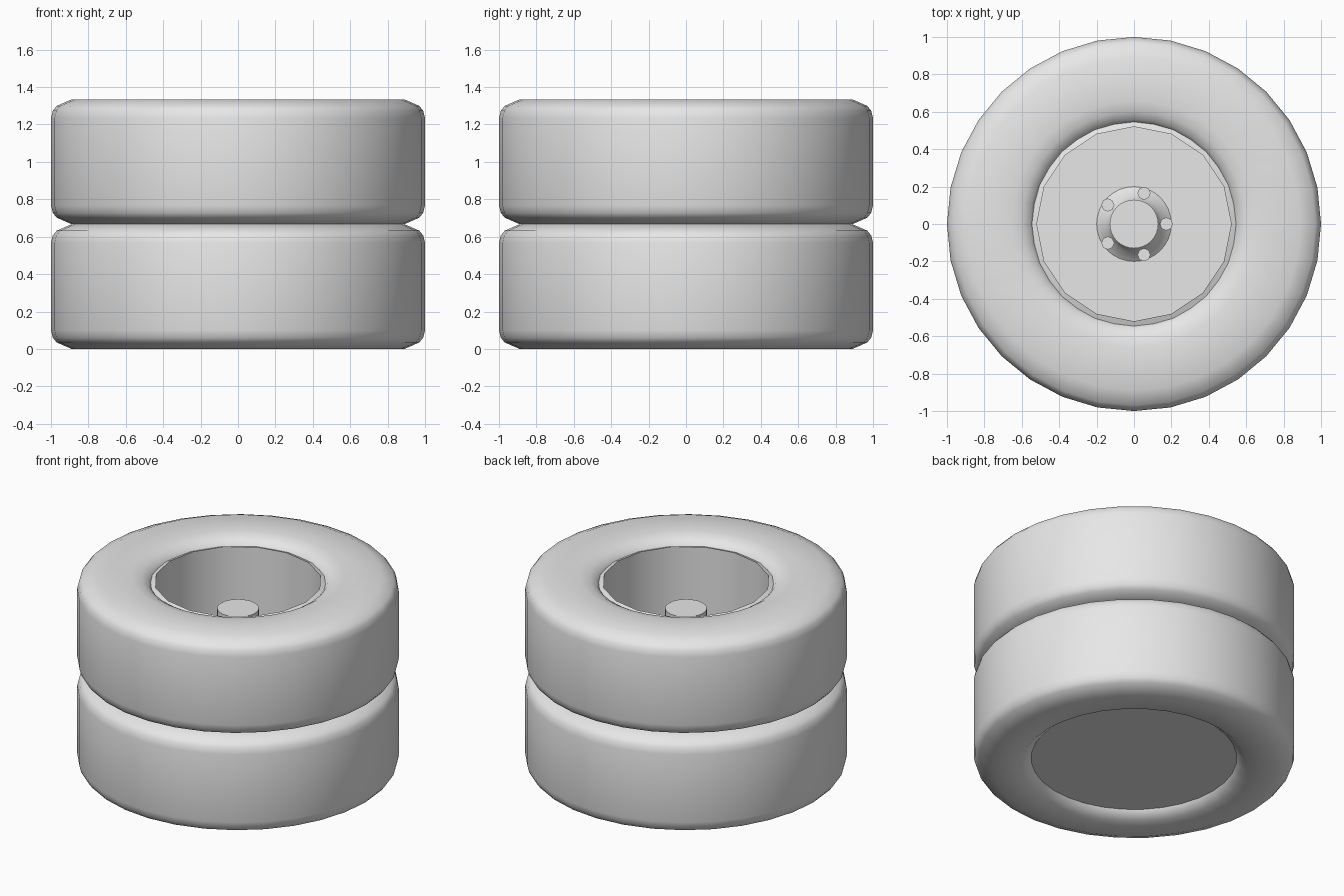
import bpy, math

if "Cube" in bpy.data.objects:
    bpy.data.objects.remove(bpy.data.objects["Cube"])

grey = bpy.data.materials.new("plain_grey")
grey.diffuse_color = (0.8, 0.8, 0.8, 1)
grey.use_nodes = True
grey.node_tree.nodes["Principled BSDF"].inputs["Base Color"].default_value = grey.diffuse_color


def lathe(name, profile, sides, z=0.0, centre=(0, 0), closed=False, angle=40):
    """Spin a (radius, height) profile, listed bottom outside to top, about z."""
    verts, rings, faces = [], [], []
    for r, h in profile:
        n = 1 if r == 0 else sides
        rings.append(list(range(len(verts), len(verts) + n)))
        for i in range(n):
            a = 2 * math.pi * i / sides
            verts.append((centre[0] + r * math.cos(a), centre[1] + r * math.sin(a), z + h))
    pairs = list(zip(rings, rings[1:])) + ([(rings[-1], rings[0])] if closed else [])
    for a, b in pairs:
        for i in range(sides):
            j = (i + 1) % sides
            f = [a[i % len(a)], a[j % len(a)], b[j % len(b)], b[i % len(b)]]
            faces.append(list(dict.fromkeys(f)))
    mesh = bpy.data.meshes.new(name)
    mesh.from_pydata(verts, [], faces)
    mesh.materials.append(grey)
    ob = bpy.data.objects.new(name, mesh)
    bpy.context.collection.objects.link(ob)
    bpy.context.view_layer.objects.active = ob
    ob.select_set(True)
    bpy.ops.object.shade_smooth_by_angle(angle=math.radians(angle))
    ob.select_set(False)
    return ob


H = 0.667  # width of one tyre

tyre = [(0.70, 0), (0.89, 0), (0.97, 0.035), (0.99, 0.06), (1.0, 0.10),
        (1.0, H - 0.10), (0.99, H - 0.06), (0.97, H - 0.035), (0.89, H),
        (0.66, H), (0.60, H - 0.012), (0.56, H - 0.035), (0.535, H - 0.07),
        (0.53, H - 0.14), (0.64, 0.05)]
# deep dish: back plate, inner wall, then floor rising to the hub boss
back_plate = [(0, 0.05), (0.645, 0.05)]
dish = [(0.19, 0.08), (0.52, 0.08), (0.52, H - 0.045), (0.56, H - 0.06)]
boss = [(0.13, 0.17), (0.15, 0.12), (0.20, 0.08)]
hub = [(0.13, 0.06), (0.13, 0.44), (0, 0.44)]

for label, z in (("inner", 0.0), ("outer", H)):
    lathe(label + "_tyre", tyre, 32, z, closed=True)
    lathe(label + "_back_plate", back_plate[::-1], 32, z)
    lathe(label + "_rim_dish", dish[::-1][::-1], 16, z).data.flip_normals()
    lathe(label + "_hub_boss", boss[::-1], 32, z, angle=60)
    lathe(label + "_hub", hub, 32, z)
    # five wheel bolts
    for k in range(5):
        a = 2 * math.pi * k / 5
        lathe(label + "_bolt_%d" % (k + 1), [(0.035, 0.07), (0.035, 0.18), (0, 0.18)], 8, z,
              centre=(0.173 * math.cos(a), 0.173 * math.sin(a)))
